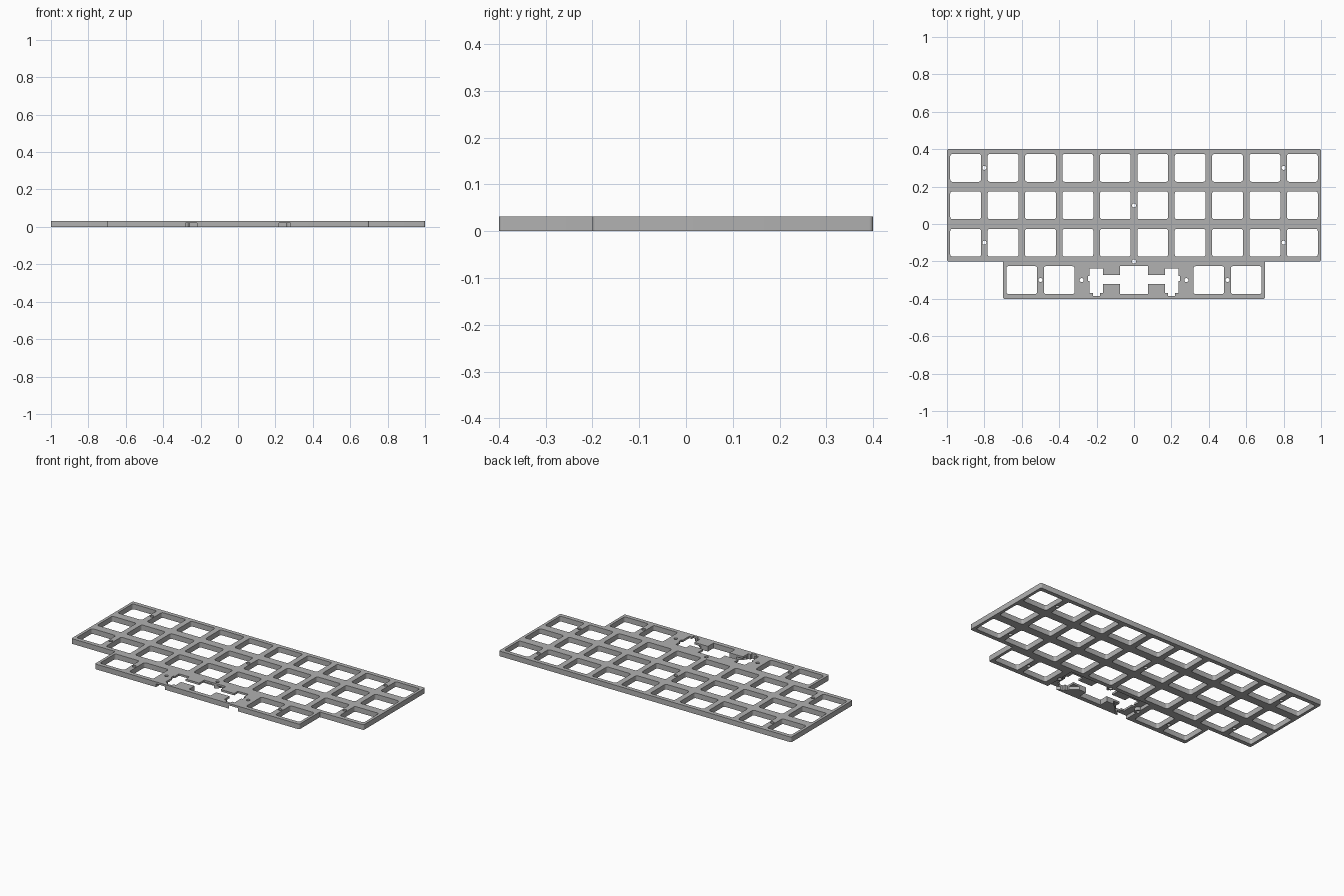
import bpy
import bmesh
from math import cos, sin, pi

cube = bpy.data.objects.get("Cube")
if cube:
    bpy.data.objects.remove(cube, do_unlink=True)

HEIGHT = 0.032
RECESS = 0.02
PITCH = 0.2

grey = bpy.data.materials.new("plate_grey")
grey.use_nodes = True
colour = (0.44, 0.44, 0.44, 1)
grey.diffuse_color = colour
grey.node_tree.nodes["Principled BSDF"].inputs["Base Color"].default_value = colour


def arc(cx, cy, r, start, end, steps):
    """Points on an arc, angles in quarter turns."""
    angles = [(start + (end - start) * i / steps) * pi / 2 for i in range(steps + 1)]
    return [(cx + r * cos(a), cy + r * sin(a)) for a in angles]


def rounded_rect(cx, cy, w, h, r):
    x, y = w / 2 - r, h / 2 - r
    points = []
    for quarter, (sx, sy) in enumerate([(1, 1), (-1, 1), (-1, -1), (1, -1)]):
        points += arc(cx + sx * x, cy + sy * y, r, quarter, quarter + 1, 4)
    return points


def prisms(name, outlines, z0, z1):
    """One object holding an upright prism for every outline."""
    bm = bmesh.new()
    for outline in outlines:
        base = bm.faces.new([bm.verts.new((x, y, z0)) for x, y in outline])
        top = bmesh.ops.extrude_face_region(bm, geom=[base])["geom"]
        verts = [v for v in top if isinstance(v, bmesh.types.BMVert)]
        bmesh.ops.translate(bm, verts=verts, vec=(0, 0, z1 - z0))
    bmesh.ops.recalc_face_normals(bm, faces=bm.faces[:])
    mesh = bpy.data.meshes.new(name)
    bm.to_mesh(mesh)
    bm.free()
    mesh.materials.append(grey)
    obj = bpy.data.objects.new(name, mesh)
    bpy.context.collection.objects.link(obj)
    return obj


def cut(target, cutter):
    mod = target.modifiers.new("cut", 'BOOLEAN')
    mod.operation = 'DIFFERENCE'
    mod.solver = 'EXACT'
    mod.object = cutter
    bpy.ops.object.select_all(action='DESELECT')
    bpy.context.view_layer.objects.active = target
    target.select_set(True)
    bpy.ops.object.modifier_apply(modifier=mod.name)
    bpy.data.objects.remove(cutter, do_unlink=True)


def mirrored(right_half):
    return right_half + [(-x, y) for x, y in reversed(right_half)]


# Stepped outline with softened outer corners
r = 0.008
outline = mirrored(
    arc(0.7 - r, -0.4 + r, r, 3, 4, 4) + [(0.7, -0.2)]
    + arc(1 - r, -0.2 + r, r, 3, 4, 4) + arc(1 - r, 0.4 - r, r, 0, 1, 4))
plate = prisms("switch_plate", [outline], 0, HEIGHT)

# Underside recess around the long key, leaving bosses at its screws
boss = 0.02
recess = mirrored(
    [(0.28, -0.45)] + arc(0.28, -0.3, boss, 3, 1, 10) + [(0.28, -0.2)]
    + arc(0, -0.2, boss, 4, 3, 6)[:-1])
recess.append((0, -0.2 - boss))
cut(plate, prisms("recess_cutter", [recess], -0.05, RECESS))

# Switch openings: three full rows and the two pairs beside the long key
centres = [((i - 4.5) * PITCH, y) for y in (0.3, 0.1, -0.1) for i in range(10)]
centres += [(x, -0.3) for x in (-0.6, -0.4, 0.4, 0.6)]
holes = [rounded_rect(x, y, 0.165, 0.149, 0.012) for x, y in centres]

# Long key opening: switch square, connecting slots and stabiliser pockets
holes.append(mirrored([
    (0.074, -0.373), (0.074, -0.32), (0.166, -0.32), (0.166, -0.37),
    (0.183, -0.37), (0.183, -0.385), (0.219, -0.385), (0.219, -0.37),
    (0.237, -0.37), (0.237, -0.306), (0.246, -0.306), (0.246, -0.279),
    (0.237, -0.279), (0.237, -0.238), (0.166, -0.238), (0.166, -0.274),
    (0.074, -0.274), (0.074, -0.225)]))

# Screw holes
screws = [(0, 0.1), (0, -0.2)]
for s in (-1, 1):
    screws += [(s * 0.8, 0.3), (s * 0.8, -0.1), (s * 0.5, -0.3), (s * 0.28, -0.3)]
holes += [arc(x, y, 0.011, 0, 4, 16)[:-1] for x, y in screws]
cut(plate, prisms("opening_cutter", holes, -0.05, HEIGHT + 0.05))

bpy.ops.object.shade_smooth_by_angle(angle=pi / 6)
